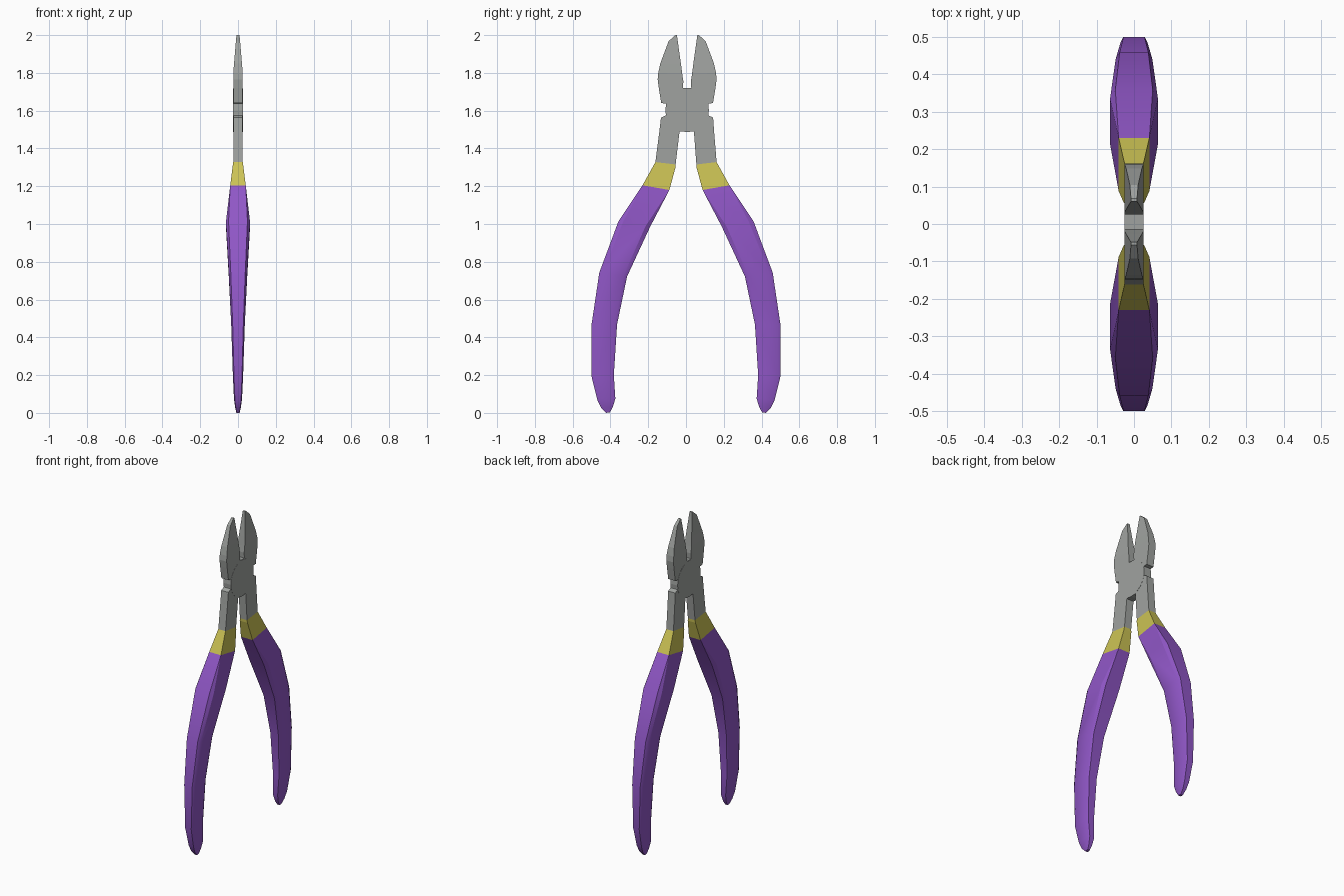
import bpy, bmesh, math
from mathutils import Vector

if "Cube" in bpy.data.objects:
    bpy.data.objects.remove(bpy.data.objects["Cube"])


def material(name, rgb):
    m = bpy.data.materials.new(name)
    m.diffuse_color = (*rgb, 1)
    m.use_nodes = True
    m.node_tree.nodes["Principled BSDF"].inputs["Base Color"].default_value = m.diffuse_color
    return m


STEEL = material("steel grey", (0.35, 0.365, 0.35))
YELLOW = material("yellow collar", (0.60, 0.54, 0.09))
PURPLE = material("purple grip", (0.28, 0.095, 0.57))


def head_shift(z):
    # the head sits slightly off centre
    return 0.006 * min(1, max(0, (z - 1.33) / 0.25))


def loft(bm, sections, side):
    """Section: (inner y, inner z, outer y, outer z, half thickness, bevel)."""
    rings = []
    for yi, zi, yo, zo, t, b in sections:
        a, c = Vector((yi, zi)), Vector((yo, zo))
        w = (c - a).length
        e = t * 0.78 if b else t
        shape = [(e, 0), (t, b), (t, w - b), (e, w), (-e, w), (-t, w - b), (-t, b), (-e, 0)]
        ring = []
        for x, s in shape:
            p = a + (c - a) * (s / w)
            ring.append(bm.verts.new((x, side * p.x + head_shift(p.y), p.y)))
        rings.append(ring)
    for k in range(len(rings) - 1):
        r, q = rings[k], rings[k + 1]
        for i in range(8):
            j = (i + 1) % 8
            # leave the halves open where they join on the centre line
            if i == 7 and sections[k][0] == 0 and sections[k + 1][0] == 0:
                continue
            bm.faces.new((r[i], r[j], q[j], q[i]))
    bm.faces.new(rings[0])
    bm.faces.new(rings[-1])


def finish(bm, name, mat, smooth=False):
    bmesh.ops.remove_doubles(bm, verts=bm.verts, dist=0.0003)
    bmesh.ops.recalc_face_normals(bm, faces=bm.faces)
    me = bpy.data.meshes.new(name)
    bm.to_mesh(me)
    bm.free()
    me.materials.append(mat)
    ob = bpy.data.objects.new(name, me)
    bpy.context.collection.objects.link(ob)
    if smooth:
        bpy.ops.object.select_all(action='DESELECT')
        ob.select_set(True)
        bpy.context.view_layer.objects.active = ob
        bpy.ops.object.shade_smooth_by_angle(angle=math.radians(30))
    return ob


# Steel jaws, joint and arms
T = 0.025
head = [
    (0.054, 2.0, 0.062, 2.0, 0.008, 0),
    (0.050, 1.97, 0.098, 1.968, 0.011, 0),
    (0.033, 1.85, 0.142, 1.85, 0.021, 0),
    (0.026, 1.795, 0.153, 1.80, T, 0),
    (0.020, 1.755, 0.156, 1.765, T, 0),
    (0.022, 1.72, 0.150, 1.72, T, 0),
    (0, 1.72, 0.150, 1.72, T, 0),
    (0, 1.64, 0.137, 1.64, T, 0),
    (0, 1.638, 0.112, 1.638, T, 0),
    (0, 1.575, 0.113, 1.575, T, 0),
    (0, 1.565, 0.138, 1.563, T, 0),
    (0, 1.49, 0.145, 1.49, T, 0),
    (0.038, 1.49, 0.145, 1.489, T, 0),
    (0.055, 1.315, 0.162, 1.328, T, 0),
]
bm = bmesh.new()
for side in (1, -1):
    loft(bm, head, side)
finish(bm, "jaws_and_arms", STEEL)

# Round pivot plate, barely proud of the joint
bm = bmesh.new()
bmesh.ops.create_cone(bm, cap_ends=True, segments=32, radius1=0.115, radius2=0.115, depth=0.052)
for v in bm.verts:
    x, y, z = v.co
    v.co = (z, x + 0.006, y + 1.602)
finish(bm, "pivot_disc", STEEL)

# Collars and curved grips
collar = [
    (0.055, 1.315, 0.162, 1.328, T, 0),
    (0.056, 1.298, 0.169, 1.315, 0.027, 0),
    (0.088, 1.18, 0.230, 1.205, 0.041, 0),
]
grip = [
    (0.088, 1.18, 0.230, 1.205, 0.041, 0),
    (0.190, 0.985, 0.358, 1.013, 0.064, 0.024),
    (0.312, 0.722, 0.459, 0.743, 0.049, 0.019),
    (0.365, 0.468, 0.500, 0.468, 0.036, 0.015),
    (0.382, 0.20, 0.500, 0.193, 0.027, 0.012),
    (0.374, 0.075, 0.470, 0.07, 0.021, 0.010),
    (0.388, 0.03, 0.450, 0.028, 0.015, 0.008),
    (0.403, 0.003, 0.424, 0.0, 0.009, 0.005),
]
for label, side in (("right", 1), ("left", -1)):
    bm = bmesh.new()
    loft(bm, collar, side)
    finish(bm, label + "_collar", YELLOW)
    bm = bmesh.new()
    loft(bm, grip, side)
    finish(bm, label + "_grip", PURPLE, smooth=True)
